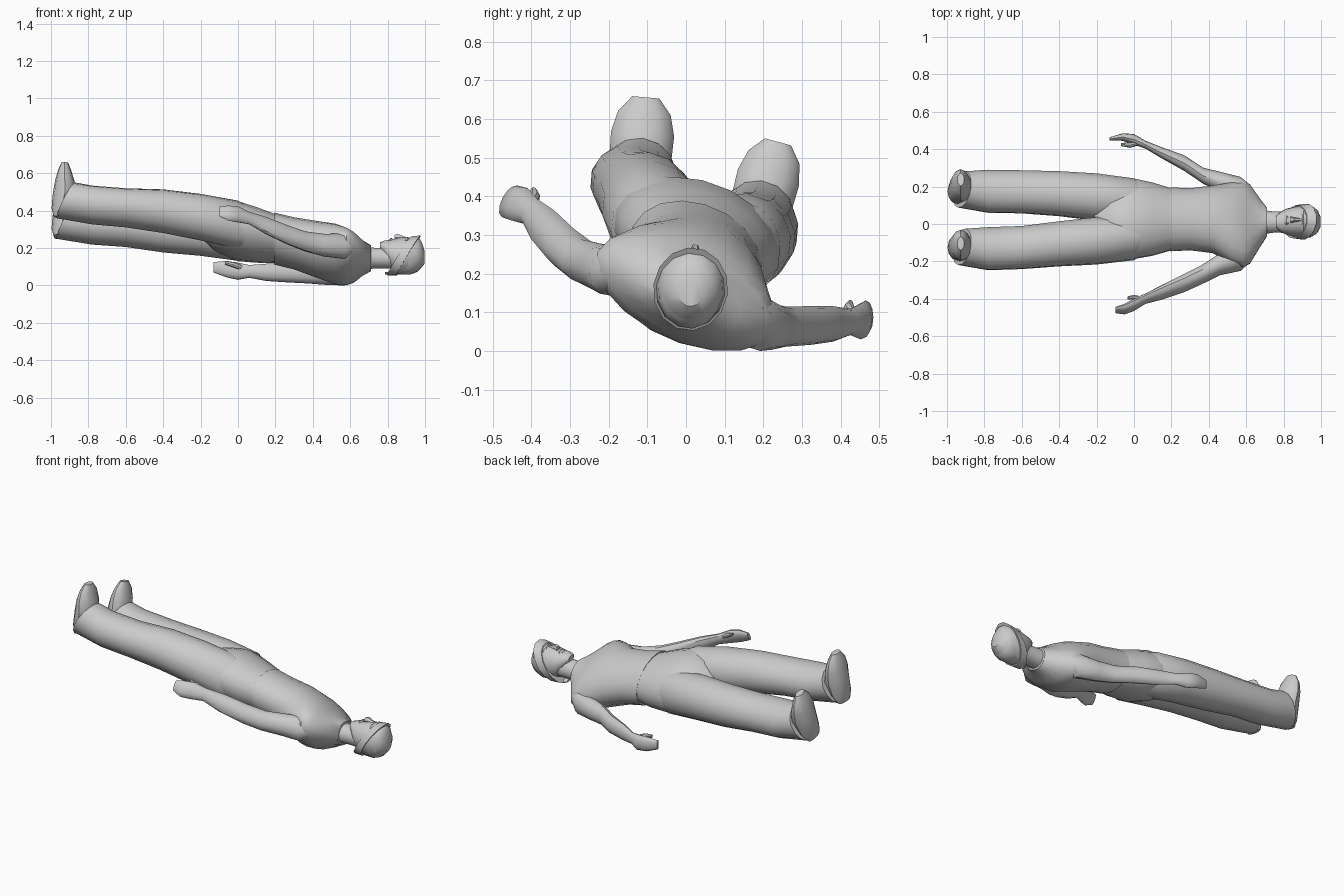
import bpy, bmesh
from math import sin, cos, pi, radians
from mathutils import Vector

X = Vector((1, 0, 0))


def skin(name, rings, sides=14, angle=35):
    """Loft through (centre, U, V) elliptical rings and cap both ends."""
    bm = bmesh.new()
    loops = []
    for c, u, v in rings:
        loops.append([bm.verts.new(c + u * cos(2 * pi * i / sides) + v * sin(2 * pi * i / sides))
                      for i in range(sides)])
    for a, b in zip(loops, loops[1:]):
        for i in range(sides):
            j = (i + 1) % sides
            bm.faces.new((a[i], a[j], b[j], b[i]))
    bm.faces.new(loops[0])
    bm.faces.new(loops[-1])
    bmesh.ops.recalc_face_normals(bm, faces=bm.faces)
    me = bpy.data.meshes.new(name)
    bm.to_mesh(me)
    bm.free()
    ob = bpy.data.objects.new(name, me)
    bpy.context.collection.objects.link(ob)
    bpy.ops.object.select_all(action='DESELECT')
    bpy.context.view_layer.objects.active = ob
    ob.select_set(True)
    bpy.ops.object.shade_smooth_by_angle(angle=radians(angle))
    return ob


def frame(roll):
    """Sideways and forward directions of the reclining body, rolled about x."""
    r = radians(roll)
    return Vector((0, cos(r), -sin(r))), Vector((0, sin(r), cos(r)))


def body(name, roll, secs, sides=14):
    """Sections along x: x, y, z, half width, half depth, optional slant."""
    side, fwd = frame(roll)
    rings = []
    for x, y, z, w, d, *s in secs:
        rings.append((Vector((x, y, z)), side * w, fwd * d + X * (s[0] * d if s else 0)))
    return skin(name, rings, sides)


def shoe(name, y, z, roll):
    """Sections from heel to toe: height, sole x, instep x, half width."""
    side, fwd = frame(roll)
    prof = [(-.085, -.985, -.95, .05), (-.04, -.997, -.89, .07), (.04, -.99, -.86, .08),
            (.11, -.978, -.875, .082), (.165, -.962, -.892, .068), (.205, -.945, -.908, .035)]
    skin(name, [(Vector(((a + b) / 2, y, z)) + fwd * h, side * w, X * (b - a) / 2)
                for h, a, b, w in prof], 12)


# torso and shirt
body("shirt", 24, [(.195, .025, .25, .178, .13), (.3, .025, .225, .172, .132),
                   (.42, .025, .193, .187, .144), (.52, .005, .168, .23, .146),
                   (.58, 0, .155, .25, .13), (.62, 0, .15, .23, .108),
                   (.67, .005, .147, .145, .08), (.71, .01, .145, .08, .068)], 18)

# trousers
body("hips", 20, [(-.21, .03, .318, .03, .05), (-.13, .028, .31, .17, .115), (-.06, .028, .3, .218, .138),
                  (0, .028, .29, .224, .15), (.1, .026, .27, .203, .14),
                  (.205, .025, .25, .17, .123)], 18)
leg = [(.12, .07, .09), (0, .118, .13), (-.2, .128, .125), (-.4, .122, .117),
       (-.6, .118, .104), (-.78, .118, .103), (-.92, .098, .096, .53)]
near = [(-.05, .3), (-.075, .325), (-.09, .365), (-.106, .397), (-.126, .415), (-.132, .43), (-.122, .455)]
far = [(.09, .24), (.125, .26), (.144, .283), (.162, .293), (.172, .31), (.175, .322), (.185, .345)]
for name, path in (("near_trouser_leg", near), ("far_trouser_leg", far)):
    body(name, 19, [(s[0], y, z, *s[1:]) for s, (y, z) in zip(leg, path)])

# feet
shoe("near_shoe", -.122, .452, 5)
shoe("far_shoe", .185, .343, 15)

# arms with hands
body("far_arm", 0, [(.625, .17, .09, .035, .04), (.57, .192, .07, .06, .07),
                    (.47, .222, .063, .055, .06), (.37, .258, .063, .043, .052),
                    (.27, .325, .066, .042, .05), (.15, .38, .07, .03, .046),
                    (.06, .425, .075, .021, .034), (0, .452, .076, .029, .046),
                    (-.06, .465, .087, .02, .044), (-.13, .455, .097, .009, .028)], 12)
body("near_arm", 28, [(.625, -.165, .21, .035, .04), (.57, -.19, .21, .058, .07),
                      (.46, -.215, .215, .058, .062), (.36, -.272, .235, .05, .055),
                      (.27, -.315, .268, .047, .054), (.15, -.365, .32, .036, .05),
                      (.06, -.4, .36, .025, .036), (0, -.432, .38, .029, .047),
                      (-.05, -.455, .387, .022, .046), (-.1, -.46, .395, .01, .03)], 12)

# thumbs
body("far_thumb", 0, [(.03, .435, .09, .012, .015), (-.02, .422, .11, .015, .015),
                      (-.07, .425, .122, .008, .01)], 8)
body("near_thumb", 28, [(.04, -.4, .38, .012, .015), (0, -.392, .4, .015, .014),
                        (-.035, -.395, .415, .008, .009)], 8)

# neck and head
body("neck", 15, [(.68, .01, .145, .068, .06), (.75, .01, .146, .058, .056), (.84, .01, .148, .06, .06)], 12)
body("head", 8, [(.758, .012, .215, .028, .015), (.785, .012, .195, .055, .045),
                 (.82, .012, .168, .072, .078), (.87, .012, .157, .083, .1),
                 (.92, .012, .157, .086, .1), (.96, .012, .157, .075, .085),
                 (.985, .012, .157, .045, .05)], 14)
body("nose", 8, [(.838, .022, .252, .018, .02), (.856, .022, .256, .013, .022),
                 (.9, .022, .246, .008, .012)], 6)
body("lips", 8, [(.806, .02, .236, .02, .008), (.816, .02, .24, .026, .014),
                 (.826, .02, .242, .018, .01)], 8)
body("brow", 8, [(.893, .02, .235, .05, .015), (.905, .02, .236, .055, .024),
                 (.92, .02, .232, .05, .018)], 8)

# slanted headscarf with band, crown and knot tail
body("headscarf_band", 8, [(.862, .012, .158, .089, .105, .62), (.912, .012, .16, .097, .108, .6)])
body("headscarf_crown", 8, [(.905, .012, .158, .09, .1, .55), (.945, .012, .155, .084, .094, .3),
                            (.978, .012, .152, .064, .07, .12), (.997, .012, .15, .03, .035)])
body("headscarf_knot", 8, [(.785, .0, .066, .018, .006), (.81, .0, .064, .022, .01),
                           (.84, .005, .066, .014, .012)], 8)
